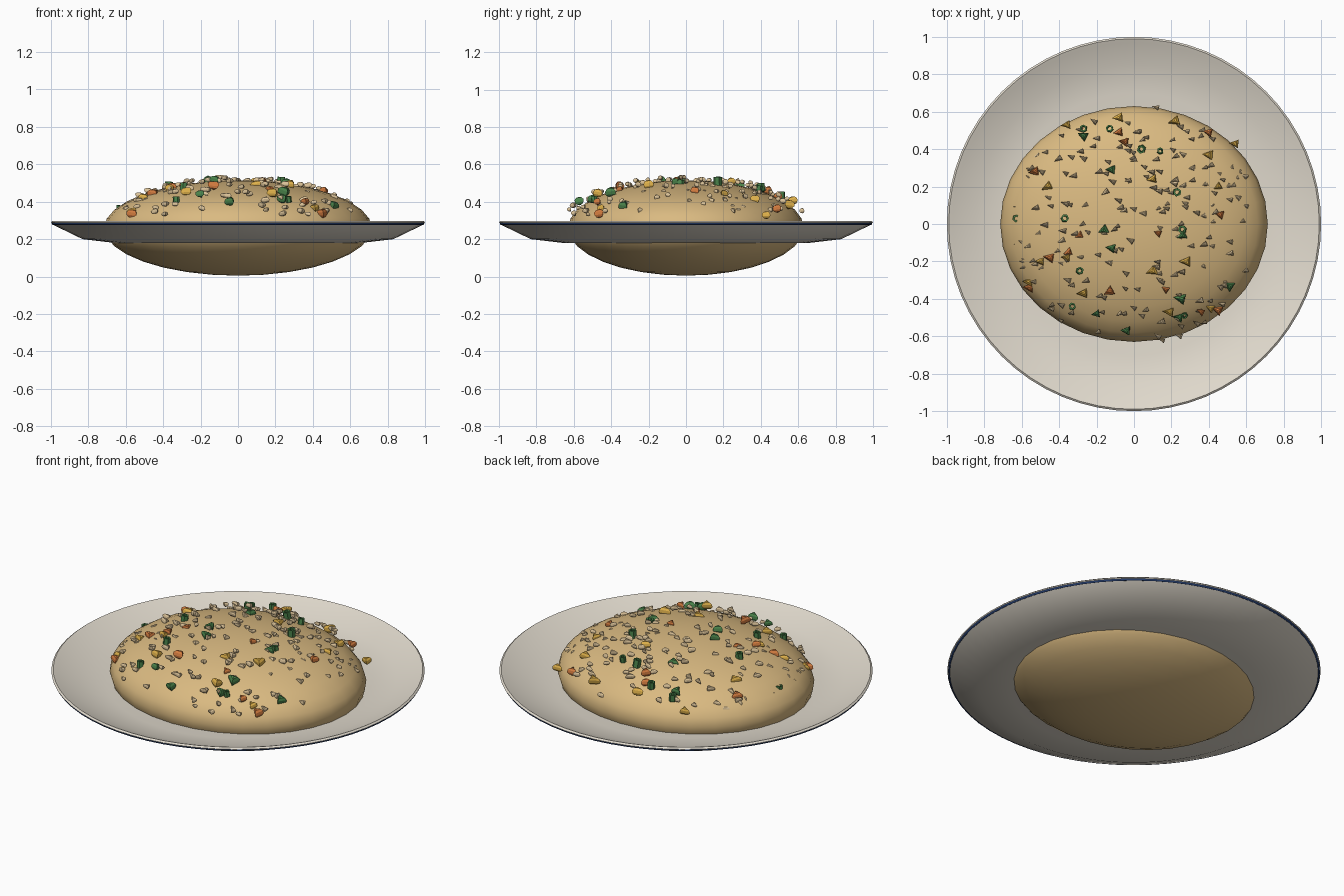
import bpy, bmesh, math, random
from mathutils import Matrix, Euler, Vector

random.seed(7)
default = bpy.data.objects.get("Cube")
if default:
    bpy.data.objects.remove(default)


def material(name, rgb):
    mat = bpy.data.materials.new(name)
    mat.use_nodes = True
    mat.diffuse_color = (*rgb, 1)
    mat.node_tree.nodes["Principled BSDF"].inputs["Base Color"].default_value = (*rgb, 1)
    return mat


def finish(bm, name, mat, smooth=False):
    bmesh.ops.recalc_face_normals(bm, faces=bm.faces)
    for face in bm.faces:
        face.smooth = smooth
    mesh = bpy.data.meshes.new(name)
    bm.to_mesh(mesh)
    bm.free()
    mesh.materials.append(mat)
    obj = bpy.data.objects.new(name, mesh)
    bpy.context.collection.objects.link(obj)
    return obj


def lathe(name, profile, mat, steps=64, closed=False):
    bm = bmesh.new()
    verts = [bm.verts.new((r, 0, z)) for r, z in profile]
    edges = [bm.edges.new(pair) for pair in zip(verts, verts[1:])]
    if closed:
        edges.append(bm.edges.new((verts[-1], verts[0])))
    bmesh.ops.spin(bm, geom=verts + edges, cent=(0, 0, 0), axis=(0, 0, 1),
                   angle=math.tau, steps=steps)
    bmesh.ops.remove_doubles(bm, verts=bm.verts, dist=0.0005)
    return finish(bm, name, mat, smooth=True)


china = material("warm white china", (0.75, 0.70, 0.61))
navy = material("navy glaze", (0.02, 0.05, 0.16))
golden = material("golden rice", (0.70, 0.49, 0.22))
pale = material("pale grain", (0.72, 0.55, 0.32))
yellow = material("egg yellow", (0.74, 0.44, 0.07))
orange = material("carrot orange", (0.65, 0.20, 0.05))
green = material("scallion green", (0.07, 0.23, 0.07))

# Shallow plate with a flared rim
plate = lathe("plate", [(0, .18), (.66, .18), (.83, .20), (.985, .275), (1, .29),
                        (.99, .298), (.97, .29), (.85, .24), (.70, .215), (0, .21)], china)
bpy.ops.object.select_all(action="DESELECT")
plate.select_set(True)
bpy.context.view_layer.objects.active = plate
bpy.ops.object.shade_smooth_by_angle(angle=math.radians(35))

# Thin glazed line around the rim
section = [(.989 + .007 * math.cos(a), .283 + .007 * math.sin(a))
           for a in (math.tau * i / 8 for i in range(8))]
lathe("rim_line", section, navy, closed=True)

# Rounded mound, wider than deep
bm = bmesh.new()
bmesh.ops.create_uvsphere(bm, u_segments=32, v_segments=16, radius=1,
                          matrix=Matrix.Translation((0, 0, .26)) @ Matrix.Diagonal((.715, .63, .255, 1)))
finish(bm, "rice_mound", golden, smooth=True)


# Pieces lie just above the mound on a round dome
def pose(x, y, size, tilt):
    r = min(math.hypot(x, y), .66)
    z = .26 + .265 * math.sqrt(1 - (r / .68) ** 2) + random.uniform(-.015, .012)
    turn = Euler((random.uniform(-tilt, tilt), random.uniform(-tilt, tilt),
                  random.uniform(-.6, .6))).to_matrix().to_4x4()
    scale = random.uniform(.8, 1.15)
    return Matrix.Translation((x, y, z)) @ turn @ Matrix.Diagonal((*(Vector(size) * scale), 1))


def chunks(name, spots, size, mat, tilt=.3):
    bm = bmesh.new()
    for x, y in spots:
        bmesh.ops.create_uvsphere(bm, u_segments=3, v_segments=5, radius=1,
                                  matrix=pose(x, y, size, tilt) @ Matrix.Rotation(math.pi / 2, 4, "Z"))
    finish(bm, name, mat)


def percent(pairs):
    return [(x / 100, y / 100) for x, y in pairs]


# Loose grains scattered evenly over the dome
grains = []
for i in range(190):
    angle, radius = random.uniform(0, math.tau), .65 * math.sqrt(random.random())
    grains.append((radius * math.cos(angle), radius * math.sin(angle)))
chunks("loose_grains", grains, (.026, .016, .014), pale)

# Egg and carrot pieces
chunks("egg_pieces", percent([(-36, 53), (-8, 57), (-46, 20), (10, 24), (40, 37), (54, 43),
                              (45, 20), (28, -20), (10, -25), (-27, -37), (-50, -20),
                              (19, -47), (41, -45), (-56, -31), (22, 55), (-36, -18)]),
       (.036, .028, .022), yellow)
chunks("carrot_pieces", percent([(-8, 49), (-5, 44), (40, 49), (-29, -6), (13, -5), (46, 5),
                                 (-45, -18), (-13, -36), (17, -35), (36, -47), (45, -46),
                                 (-53, 28), (-35, -15), (-56, -34)]),
       (.034, .028, .022), orange)

# Greens: solid chunks and open six-sided rings
chunks("green_pieces", percent([(-27, 47), (-12, 29), (-16, -3), (-12, -13), (-20, -48),
                                (25, -40), (51, -33), (24, -50), (-4, -57), (26, -6)]),
       (.036, .03, .024), green)

bm = bmesh.new()
for x, y in percent([(-27, 51), (-13, 51), (4, 40), (14, 39), (23, 17), (-63, 3),
                     (-37, 3), (26, -3), (-29, -25), (-33, -44), (27, -49)]):
    place = pose(x, y, (.02, .02, .02), .15)
    rings = []
    for radius, z in ((1, -1), (1, 1), (.55, 1), (.55, -1)):
        rings.append([bm.verts.new(place @ Vector((radius * math.cos(a), radius * math.sin(a), z)))
                      for a in (math.tau * i / 6 for i in range(6))])
    for low, high in zip(rings, rings[1:] + rings[:1]):
        for i in range(6):
            j = (i + 1) % 6
            bm.faces.new((low[i], low[j], high[j], high[i]))
finish(bm, "scallion_rings", green)
